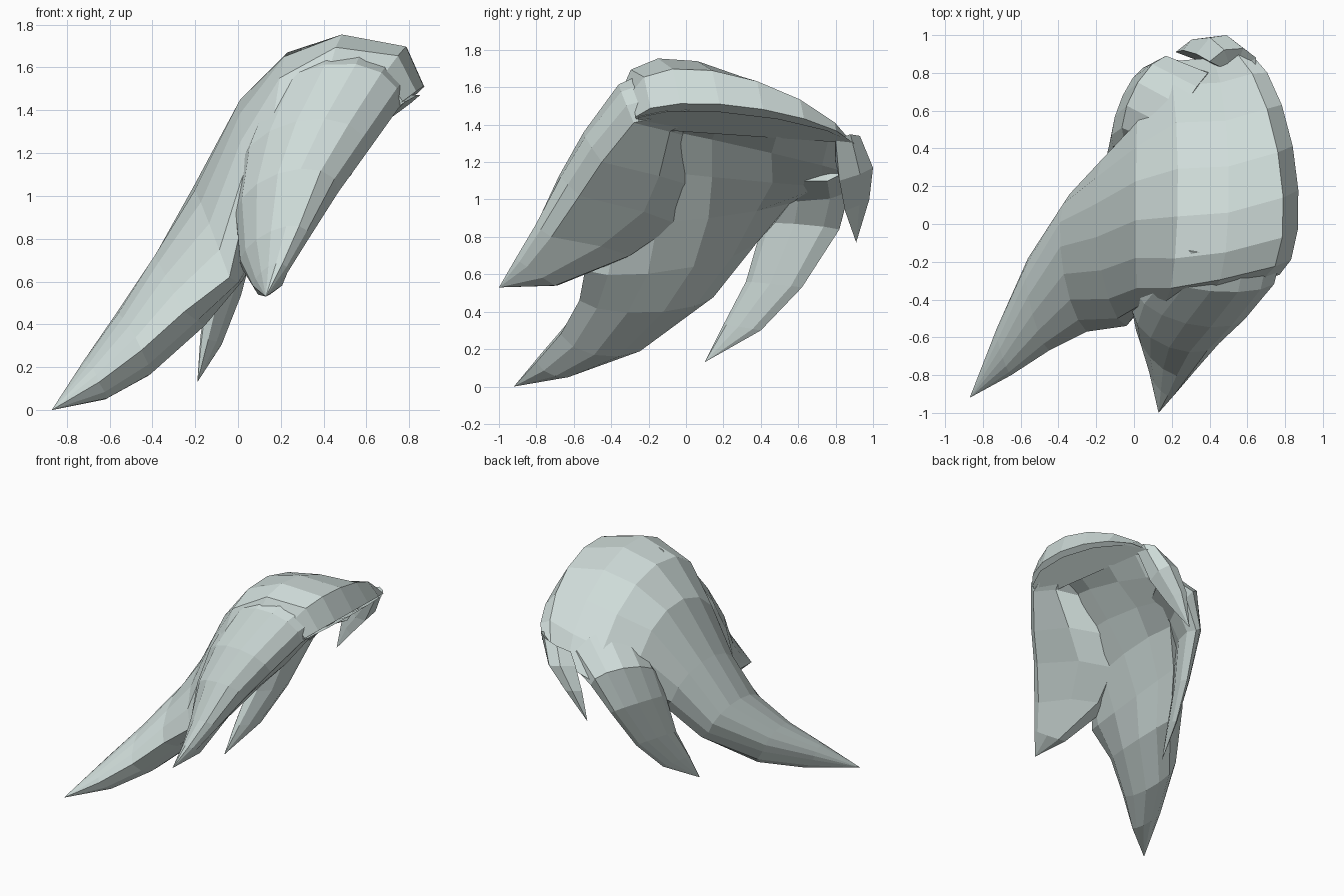
import bpy, bmesh
from math import sin, cos, pi
from mathutils import Vector

cube = bpy.data.objects.get("Cube")
if cube:
    bpy.data.objects.remove(cube, do_unlink=True)

COLOUR = (0.62, 0.71, 0.69, 1)
hair = bpy.data.materials.new("pale_grey_green")
hair.use_nodes = True
hair.diffuse_color = COLOUR
hair.node_tree.nodes["Principled BSDF"].inputs["Base Color"].default_value = COLOUR


def half_arc(a, mid, b, steps):
    """Half ellipse from a through mid to b."""
    centre = (a + b) / 2
    angles = [pi * i / steps for i in range(steps + 1)]
    return [centre + (a - b) / 2 * cos(t) + (mid - centre) * sin(t) for t in angles]


def section(station, outer_steps, inner_steps):
    """Closed crescent: first edge, outer crest, second edge, inner crest."""
    a, crest, b, inner = map(Vector, station)
    outer = half_arc(a, crest, b, outer_steps)
    under = half_arc(b, inner, a, inner_steps)
    return outer + under[1:-1]


def lock(name, stations, tip, outer_steps=6, inner_steps=4):
    """Loft crescents from root to a pointed tip."""
    bm = bmesh.new()
    rings = [[bm.verts.new(p) for p in section(s, outer_steps, inner_steps)]
             for s in stations]
    n = len(rings[0])
    for low, high in zip(rings, rings[1:]):
        for i in range(n):
            j = (i + 1) % n
            bm.faces.new((low[i], low[j], high[j], high[i]))
    end = bm.verts.new(tip)
    for i in range(n):
        bm.faces.new((rings[-1][i], rings[-1][(i + 1) % n], end))
    root = bm.faces.new(rings[0])
    bmesh.ops.triangulate(bm, faces=[root])
    bmesh.ops.recalc_face_normals(bm, faces=bm.faces)
    mesh = bpy.data.meshes.new(name)
    bm.to_mesh(mesh)
    bm.free()
    mesh.materials.append(hair)
    obj = bpy.data.objects.new(name, mesh)
    bpy.context.collection.objects.link(obj)
    return obj


# Domed crown sweeping over and down into the longest lock
lock("crown_and_main_lock", [
    ((.69, -.26, 1.38), (.87, .18, 1.51), (.62, .9, 1.3), (.85, .18, 1.47)),
    ((.6, -.27, 1.45), (.79, .14, 1.69), (.54, .91, 1.28), (.74, .18, 1.42)),
    ((.38, -.31, 1.4), (.5, .06, 1.74), (.42, .88, 1.14), (.55, .14, 1.32)),
    ((.14, -.38, 1.18), (.23, .04, 1.67), (.18, .86, 1.06), (.38, .14, 1.12)),
    ((.02, -.46, .88), (.01, .02, 1.45), (.02, .6, 1.01), (.2, .12, .9)),
    ((-.04, -.54, .62), (-.2, -.07, 1.03), (-.13, .37, .81), (.01, .04, .64)),
    ((-.25, -.57, .46), (-.39, -.12, .72), (-.3, .15, .53), (-.15, -.12, .4)),
    ((-.45, -.67, .28), (-.56, -.38, .45), (-.54, -.18, .32), (-.42, -.36, .16)),
    ((-.65, -.8, .13), (-.71, -.66, .23), (-.72, -.55, .16), (-.62, -.63, .05)),
], (-.87, -.92, 0), outer_steps=8, inner_steps=6)

# Lock falling forward from the rim, blended into the dome
lock("front_lock", [
    ((.83, .02, 1.48), (.52, -.15, 1.725), (.16, -.06, 1.53), (.52, .08, 1.45)),
    ((.75, -.28, 1.41), (.48, -.36, 1.62), (.1, -.26, 1.4), (.48, 0, 1.34)),
    ((.6, -.45, 1.2), (.34, -.54, 1.36), (.01, -.36, 1.15), (.31, .01, 1.08)),
    ((.47, -.57, 1.02), (.24, -.67, 1.12), (-.01, -.46, .92), (.16, -.05, .87)),
    ((.33, -.72, .8), (.19, -.79, .85), (.01, -.56, .7), (.1, -.3, .7)),
    ((.23, -.85, .64), (.16, -.9, .68), (.07, -.74, .58), (.15, -.7, .54)),
], (.13, -1, .53), outer_steps=7)

# Lock curling down behind the main one
lock("back_lock", [
    ((.14, .38, 1.18), (.26, .62, 1.37), (.42, .82, 1.13), (.34, .6, 1.1)),
    ((-.05, .43, 1.04), (.02, .75, 1.18), (.22, .87, 1.04), (.15, .6, .99)),
    ((-.11, .41, .87), (-.06, .68, .9), (.08, .82, .84), (.05, .58, .87)),
    ((-.14, .32, .56), (-.1, .5, .57), (0, .62, .53), (-.02, .45, .55)),
    ((-.17, .2, .33), (-.15, .3, .33), (-.08, .4, .3), (-.1, .28, .32)),
], (-.19, .1, .13))

# Short wisp at the rear rim
lock("rear_wisp", [
    ((.64, .8, 1.32), (.58, .93, 1.34), (.4, .86, 1.25), (.52, .8, 1.2)),
    ((.53, .82, 1.1), (.49, 1, 1.17), (.33, .9, 1.17), (.44, .83, 1.1)),
    ((.38, .85, .94), (.36, .98, 1), (.26, .92, 1), (.33, .87, .97)),
], (.22, .91, .77), outer_steps=4, inner_steps=2)
